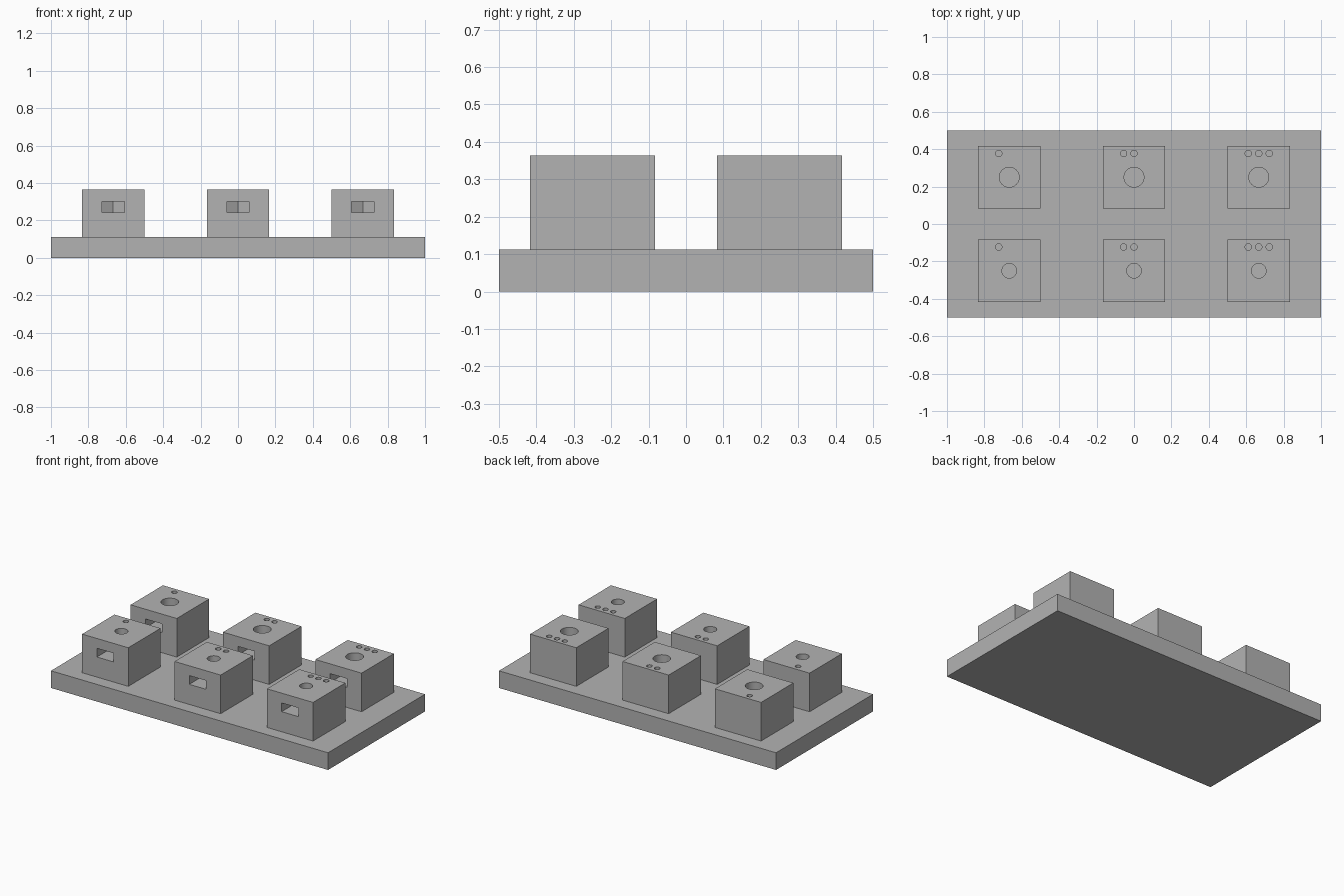
import bpy, bmesh, math

if "Cube" in bpy.data.objects:
    bpy.data.objects.remove(bpy.data.objects["Cube"], do_unlink=True)

BASE_TOP, BLOCK_TOP, BLOCK = 0.112, 0.364, 0.333

grey = bpy.data.materials.new("plain grey")
grey.use_nodes = True
colour = (0.45, 0.45, 0.45, 1)
grey.diffuse_color = colour
grey.node_tree.nodes["Principled BSDF"].inputs["Base Color"].default_value = colour


def prism(name, outline, z0, z1, at=(0, 0)):
    """Extrude a counter-clockwise xy outline from z0 to z1."""
    bm = bmesh.new()
    bottom = bm.faces.new([bm.verts.new((x + at[0], y + at[1], z0)) for x, y in outline])
    top = bmesh.ops.extrude_face_region(bm, geom=[bottom])["geom"]
    bmesh.ops.translate(bm, vec=(0, 0, z1 - z0),
                        verts=[v for v in top if isinstance(v, bmesh.types.BMVert)])
    bmesh.ops.recalc_face_normals(bm, faces=bm.faces)
    mesh = bpy.data.meshes.new(name)
    bm.to_mesh(mesh)
    bm.free()
    mesh.materials.append(grey)
    obj = bpy.data.objects.new(name, mesh)
    bpy.context.collection.objects.link(obj)
    return obj


def rectangle(w, d):
    return [(-w / 2, -d / 2), (w / 2, -d / 2), (w / 2, d / 2), (-w / 2, d / 2)]


def circle(r, n):
    return [(r * math.cos(i * math.tau / n), r * math.sin(i * math.tau / n)) for i in range(n)]


def cut(obj, cutter):
    """Subtract a cutter, then remove it."""
    cutter.hide_render = True
    bpy.ops.object.select_all(action="DESELECT")
    bpy.context.view_layer.objects.active = obj
    obj.select_set(True)
    mod = obj.modifiers.new("cut", "BOOLEAN")
    mod.operation, mod.solver, mod.object = "DIFFERENCE", "EXACT", cutter
    bpy.ops.object.modifier_apply(modifier=mod.name)
    bpy.data.objects.remove(cutter, do_unlink=True)


# Base plate
prism("base_plate", rectangle(2, 1), 0, BASE_TOP)

# Slot plan: straight sides from the front, ending in half a hexagon
half = 0.06
side = half / math.sqrt(3)
slot = [(-half, -0.2), (half, -0.2), (half, side), (0, 2 * side), (-half, side)]

# Six blocks: bigger bore in the back row, one to three marker dots by column
for row, y, bore in (("front", -0.25, 0.039), ("back", 0.25, 0.053)):
    for column, word in enumerate(("right", "middle", "left")):
        at = ((column - 1) * 0.667, y)
        block = prism(f"{row}_{word}_block", rectangle(BLOCK, BLOCK), BASE_TOP, BLOCK_TOP, at)
        cut(block, prism("slot_cutter", slot, 0.243, 0.3, at))
        cut(block, prism("bore_cutter", circle(bore, 40), 0.05, 0.5, at))
        for dot in range(column + 1):
            spot = (at[0] + (dot - 1) * 0.056, y + 0.127)
            cut(block, prism("dot_cutter", circle(0.017, 24), BLOCK_TOP - 0.028, 0.5, spot))
        bpy.ops.object.shade_smooth_by_angle(angle=math.radians(30))
